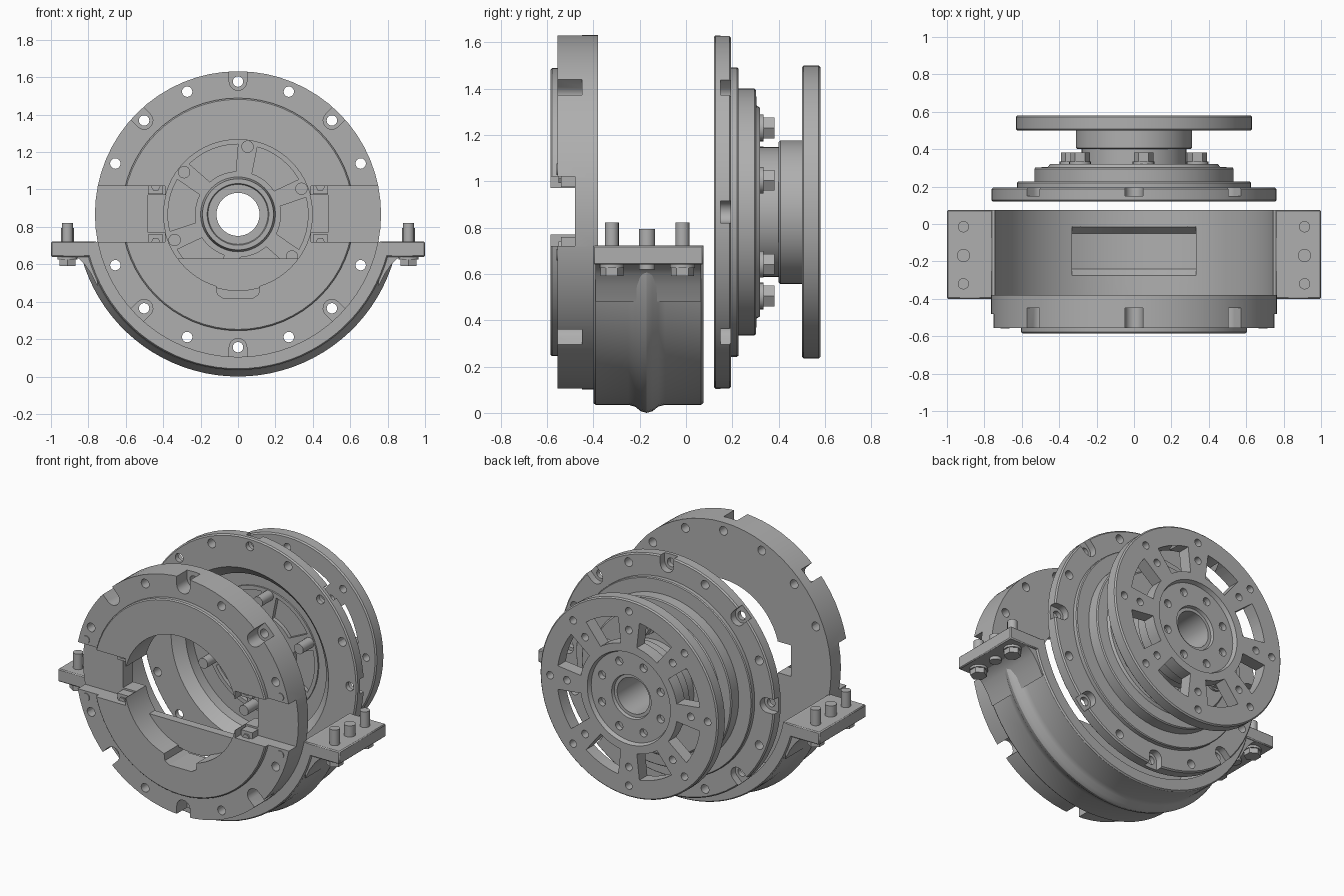
import bpy, bmesh, math
from mathutils import Matrix, Vector

if "Cube" in bpy.data.objects:
    bpy.data.objects.remove(bpy.data.objects["Cube"])

ZC = 0.867          # height of the main axis
SEG = 64
steel = bpy.data.materials.new("satin_grey_steel")
steel.use_nodes = True
steel.diffuse_color = (0.43, 0.43, 0.43, 1)
steel.node_tree.nodes["Principled BSDF"].inputs["Base Color"].default_value = (0.43, 0.43, 0.43, 1)


def polar(r, deg):
    a = math.radians(deg)
    return r * math.cos(a), ZC + r * math.sin(a)


def finish(name, bm):
    bmesh.ops.recalc_face_normals(bm, faces=bm.faces)
    mesh = bpy.data.meshes.new(name)
    bm.to_mesh(mesh)
    bm.free()
    mesh.materials.append(steel)
    ob = bpy.data.objects.new(name, mesh)
    bpy.context.collection.objects.link(ob)
    return ob


def lathe(name, profile, start=0, sweep=360, segs=SEG):
    """Turn a closed (radius, y) profile about the main axis."""
    bm = bmesh.new()
    full = sweep == 360
    rings = []
    for i in range(segs if full else segs + 1):
        ring = []
        for r, y in profile:
            x, z = polar(r, start + sweep * i / segs)
            ring.append(bm.verts.new((x, y, z)))
        rings.append(ring)
    n = len(profile)
    for i in range(segs):
        a, b = rings[i], rings[(i + 1) % len(rings)]
        for j in range(n):
            k = (j + 1) % n
            bm.faces.new((a[j], a[k], b[k], b[j]))
    if not full:
        bm.faces.new(rings[0])
        bm.faces.new(rings[-1])
    return finish(name, bm)


def prisms(name, outlines, y0, y1):
    """Extrude several (x, z) outlines from y0 to y1 in one object."""
    bm = bmesh.new()
    for pts in outlines:
        a = [bm.verts.new((x, y0, z)) for x, z in pts]
        b = [bm.verts.new((x, y1, z)) for x, z in pts]
        bm.faces.new(a)
        bm.faces.new(b)
        for i in range(len(pts)):
            j = (i + 1) % len(pts)
            bm.faces.new((a[i], a[j], b[j], b[i]))
    return finish(name, bm)


def circle(r, c, n=16):
    return [(c[0] + r * math.cos(math.tau * i / n), c[1] + r * math.sin(math.tau * i / n)) for i in range(n)]


def rect(x0, x1, z0, z1):
    return [(x0, z0), (x1, z0), (x1, z1), (x0, z1)]


def sector(r0, r1, mid, half0, half1, n=6):
    inner = [polar(r0, mid - half0 + 2 * half0 * i / n) for i in range(n + 1)]
    outer = [polar(r1, mid + half1 - 2 * half1 * i / n) for i in range(n + 1)]
    return inner + outer


def u_notch(deg, r=0.71, w=0.047):
    """Rounded slot that runs from a bolt hole out past the rim."""
    cx, cz = polar(r, deg)
    pts = [(w * math.cos(math.radians(t)), w * math.sin(math.radians(t))) for t in range(90, 271, 20)]
    pts += [(0.15, -w), (0.15, w)]
    a = math.radians(deg)
    c, s = math.cos(a), math.sin(a)
    return [(cx + u * c - v * s, cz + u * s + v * c) for u, v in pts]


def cut(ob, cutter):
    mod = ob.modifiers.new("cut", 'BOOLEAN')
    mod.operation, mod.solver, mod.object = 'DIFFERENCE', 'EXACT', cutter
    bpy.context.view_layer.objects.active = ob
    bpy.ops.object.modifier_apply(modifier=mod.name)
    bpy.data.objects.remove(cutter)


def upright(name, spots, r, z0, z1, n=16):
    """Vertical pins or hexagon heads at (x, y) spots."""
    bm = bmesh.new()
    for x, y in spots:
        bmesh.ops.create_cone(bm, cap_ends=True, segments=n, radius1=r, radius2=r, depth=z1 - z0,
                              matrix=Matrix.Translation(Vector((x, y, (z0 + z1) / 2))))
    return finish(name, bm)


# Front housing ring with raised face
ring = lathe("front_housing", [(0.40, -0.585), (0.615, -0.585), (0.622, -0.578), (0.622, -0.555), (0.72, -0.555),
                               (0.765, -0.555), (0.765, -0.38), (0.40, -0.38)])
cut(ring, prisms("c", [rect(0.39, 0.9, 0.72, 1.02), rect(-0.9, -0.39, 0.72, 1.02)], -0.7, -0.48))
cut(ring, prisms("c", [rect(0.3, 0.48, 0.77, 0.97), rect(-0.48, -0.3, 0.77, 0.97)], -0.7, -0.2))
cut(ring, prisms("c", [[(-0.12, 0.52), (-0.11, 0.44), (-0.08, 0.42), (0.08, 0.42), (0.11, 0.44), (0.12, 0.52)]],
                 -0.7, -0.2))
cut(ring, prisms("c", [u_notch(d) for d in range(0, 360, 45) if d % 180], -0.7, -0.45))
cut(ring, prisms("c", [circle(0.028, polar(0.71, 22.5 * i)) for i in range(16) if i % 8], -0.7, -0.2))

# Lower lip inside the housing bore
half = math.degrees(math.asin((ZC - 0.63) / 0.41))
lip_arc = [polar(0.41, 180 + half + (180 - 2 * half) * i / 20) for i in range(21)]
prisms("housing_lip", [lip_arc], -0.44, -0.385)

# Screw pads and plugs beside the bore
corners = [(sx * 0.44, ZC + sz * 0.148) for sx in (-1, 1) for sz in (-1, 1)]
prisms("screw_pads", [rect(x - 0.04, x + 0.04, z - 0.04, z + 0.04) for x, z in corners], -0.54, -0.45)
prisms("pad_screws", [circle(0.025, c, 6) for c in corners], -0.55, -0.53)
prisms("side_plugs", [circle(0.025, (sx * 0.69, ZC + sz * 0.185)) for sx in (-1, 1) for sz in (-1, 1)],
       -0.56, -0.54)

# Support cradle with a central rib
cradle = lathe("cradle", [(0.758, -0.40), (0.758, 0.075), (0.825, 0.075), (0.832, 0.065), (0.832, -0.09),
                          (0.84, -0.12), (0.86, -0.145), (0.867, -0.17), (0.86, -0.195), (0.84, -0.22),
                          (0.832, -0.25), (0.832, -0.39), (0.825, -0.40)], 191, 158, 40)
cut(cradle, lathe("c", [(0.74, -0.29), (0.74, 0.0), (0.80, -0.05), (0.80, -0.24)], 244, 52, 14))

# Mounting ears, gussets, bolts
for side, s in (("left", 1), ("right", -1)):
    ear = prisms(side + "_mount_ear", [rect(*sorted((s * 0.755, s)), 0.64, 0.722)], -0.40, 0.075)
    bev = ear.modifiers.new("soft_edges", 'BEVEL')
    bev.width, bev.segments = 0.006, 1
    prisms(side + "_gusset", [[(s * x, z) for x, z in ((0.75, 0.48), (0.785, 0.55), (0.82, 0.60), (0.85, 0.63),
                                                       (0.885, 0.645), (0.765, 0.66))]], -0.39, 0.065)
    spots = [(s * 0.912, -0.32), (s * 0.912, -0.015)]
    upright(side + "_mount_studs", spots, 0.03, 0.63, 0.822)
    upright(side + "_mount_washers", spots, 0.053, 0.625, 0.645, 20)
    upright(side + "_mount_heads", spots, 0.05, 0.592, 0.63, 6)
    upright(side + "_dowel", [(s * 0.912, -0.168)], 0.035, 0.62, 0.793)

# Rear end plate, dished on its front
plate = lathe("end_plate", [(0.115, 0.20), (0.16, 0.20), (0.165, 0.19), (0.19, 0.19), (0.20, 0.24), (0.40, 0.24),
                            (0.40, 0.25), (0.50, 0.25), (0.50, 0.18), (0.56, 0.12), (0.755, 0.12), (0.763, 0.128),
                            (0.763, 0.187), (0.755, 0.195), (0.625, 0.195), (0.625, 0.22), (0.62, 0.226),
                            (0.533, 0.226), (0.533, 0.295), (0.527, 0.302), (0.46, 0.305), (0.45, 0.32),
                            (0.115, 0.32)])
cut(plate, prisms("c", [u_notch(45 * i) for i in range(8)], 0.15, 0.4))
cut(plate, prisms("c", [circle(0.028, polar(0.71, 22.5 * i)) for i in range(16)], 0.0, 0.4))
cut(plate, prisms("c", [sector(0.23, 0.375, 52 + 60 * i, 19, 22) for i in range(6)], 0.1, 0.265))

# Plate bolts
bolts = [polar(0.366, 22 + 60 * i) for i in range(6)]
prisms("plate_bolt_shanks", [circle(0.033, c) for c in bolts], 0.13, 0.33)
prisms("plate_bolt_washers", [circle(0.058, c, 20) for c in bolts], 0.315, 0.335)
prisms("plate_bolt_heads", [circle(0.052, c, 6) for c in bolts], 0.33, 0.383)

# Hollow hub sleeve
lathe("hub_sleeve", [(0.115, 0.315), (0.28, 0.315), (0.28, 0.40), (0.303, 0.40), (0.31, 0.407), (0.31, 0.51),
                     (0.115, 0.51)])

# Drive flange with eight windows and bolt holes
flange = lathe("drive_flange", [(0.115, 0.50), (0.624, 0.50), (0.632, 0.508), (0.632, 0.573), (0.624, 0.581),
                                (0.295, 0.581), (0.285, 0.555), (0.14, 0.555), (0.135, 0.535), (0.115, 0.535)])
cut(flange, prisms("c", [sector(0.345, 0.51, 22.5 + 45 * i, 13, 14) for i in range(8)], 0.4, 0.7))
holes = [circle(0.024, polar(r, 45 * i)) for i in range(8) for r in (0.44, 0.56)]
cut(flange, prisms("c", holes, 0.4, 0.7))
cut(flange, prisms("c", [circle(0.026, polar(0.225, 22.5 + 45 * i)) for i in range(8)], 0.52, 0.7))

# Smooth round surfaces, keep edges crisp
bpy.ops.object.select_all(action='DESELECT')
for ob in bpy.context.collection.objects:
    if ob.type == 'MESH' and steel.name in ob.data.materials:
        ob.select_set(True)
        bpy.context.view_layer.objects.active = ob
bpy.ops.object.shade_smooth_by_angle(angle=math.radians(30))
